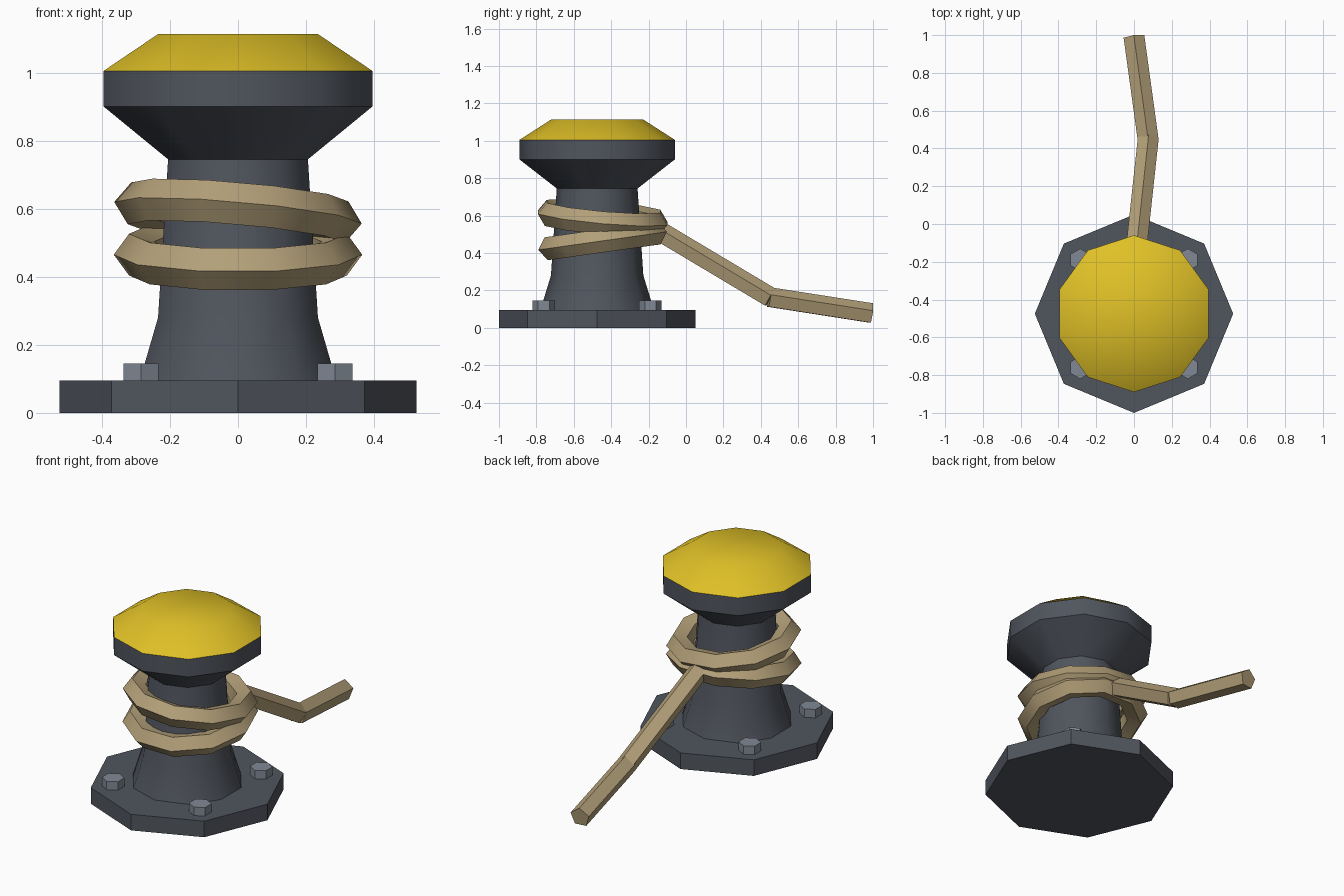
import bpy, bmesh, math
from mathutils import Vector, Matrix

if "Cube" in bpy.data.objects:
    bpy.data.objects.remove(bpy.data.objects["Cube"])

CY = -0.475  # bollard axis position


def material(name, rgb):
    m = bpy.data.materials.new(name)
    m.diffuse_color = (*rgb, 1)
    m.use_nodes = True
    m.node_tree.nodes["Principled BSDF"].inputs["Base Color"].default_value = m.diffuse_color
    return m


IRON = material("dark_iron", (0.08, 0.09, 0.11))
YELLOW = material("yellow_paint", (0.74, 0.53, 0.02))
ROPE = material("tan_rope", (0.45, 0.35, 0.19))
STEEL = material("bolt_steel", (0.22, 0.25, 0.30))


def finish(name, bm, mat, matrix=Matrix()):
    bmesh.ops.recalc_face_normals(bm, faces=bm.faces[:])
    me = bpy.data.meshes.new(name)
    bm.to_mesh(me)
    bm.free()
    ob = bpy.data.objects.new(name, me)
    bpy.context.collection.objects.link(ob)
    me.materials.append(mat)
    ob.matrix_world = matrix
    bpy.ops.object.select_all(action='DESELECT')
    ob.select_set(True)
    bpy.context.view_layer.objects.active = ob
    bpy.ops.object.shade_smooth_by_angle(angle=math.radians(40))
    return ob


def lathe(name, profile, sides, start, mat, matrix):
    """Closed solid from (radius, z) rings with a given number of sides."""
    bm = bmesh.new()
    rings = []
    for r, z in profile:
        angles = [start + math.tau * i / sides for i in range(sides)]
        rings.append([bm.verts.new((r * math.cos(a), r * math.sin(a), z)) for a in angles])
    for a, b in zip(rings, rings[1:]):
        for i in range(sides):
            j = (i + 1) % sides
            bm.faces.new((a[i], a[j], b[j], b[i]))
    bm.faces.new(rings[0][::-1])
    bm.faces.new(rings[-1])
    return finish(name, bm, mat, matrix)


def rope_ring(name, z, tilt_x, tilt_y, major=0.30, minor=0.065, n=10, m=5):
    bm = bmesh.new()
    v = []
    for i in range(n):
        a = math.tau * i / n
        for k in range(m):
            b = math.tau * k / m
            r = major + minor * math.cos(b)
            v.append(bm.verts.new((r * math.cos(a), r * math.sin(a), minor * math.sin(b))))
    for i in range(n):
        for k in range(m):
            i2, k2 = (i + 1) % n, (k + 1) % m
            bm.faces.new((v[i * m + k], v[i2 * m + k], v[i2 * m + k2], v[i * m + k2]))
    rot = Matrix.Rotation(math.radians(tilt_y), 4, 'Y') @ Matrix.Rotation(math.radians(tilt_x), 4, 'X')
    return finish(name, bm, ROPE, Matrix.Translation((0, -0.446, z)) @ rot)


def rope_segment(name, p, q, radius=0.058):
    """Five-sided rod from p to q with one ridge facing up."""
    p, q = Vector(p), Vector(q)
    d = (q - p).normalized()
    side = d.cross(Vector((0, 0, 1))).normalized()
    up = side.cross(d)
    mat = Matrix((side, up, -d)).transposed().to_4x4()
    return lathe(name, [(radius, -(q - p).length), (radius, 0)], 5, math.pi / 2,
                 ROPE, Matrix.Translation(p) @ mat)


axis = Matrix.Translation((0, CY, 0))

# Octagonal base plate
lathe("base_plate", [(0.525, 0), (0.525, 0.095)], 8, 0, IRON, axis)

# Flared post with mushroom head
lathe("post", [(0.305, 0.09), (0.247, 0.28), (0.216, 0.745), (0.415, 0.90), (0.415, 1.005)],
      10, math.pi / 2, IRON, axis)

# Painted cap
lathe("cap", [(0.415, 1.005), (0.247, 1.113)], 10, math.pi / 2, YELLOW, axis)

# Four hex bolts
for sx in (-1, 1):
    for sy in (-1, 1):
        lathe("bolt", [(0.06, 0.09), (0.06, 0.145)], 6, math.pi / 2, STEEL,
              Matrix.Translation((sx * 0.285, CY + sy * 0.285, 0)))

# Rope wraps and loose tail
rope_ring("lower_rope_wrap", 0.465, 8, 0)
rope_ring("upper_rope_wrap", 0.588, -5, 5)
rope_segment("rope_tail_upper", (0.01, -0.15, 0.517), (0.075, 0.45, 0.159))
rope_segment("rope_tail_end", (0.075, 0.445, 0.159), (0, 0.991, 0.074))
